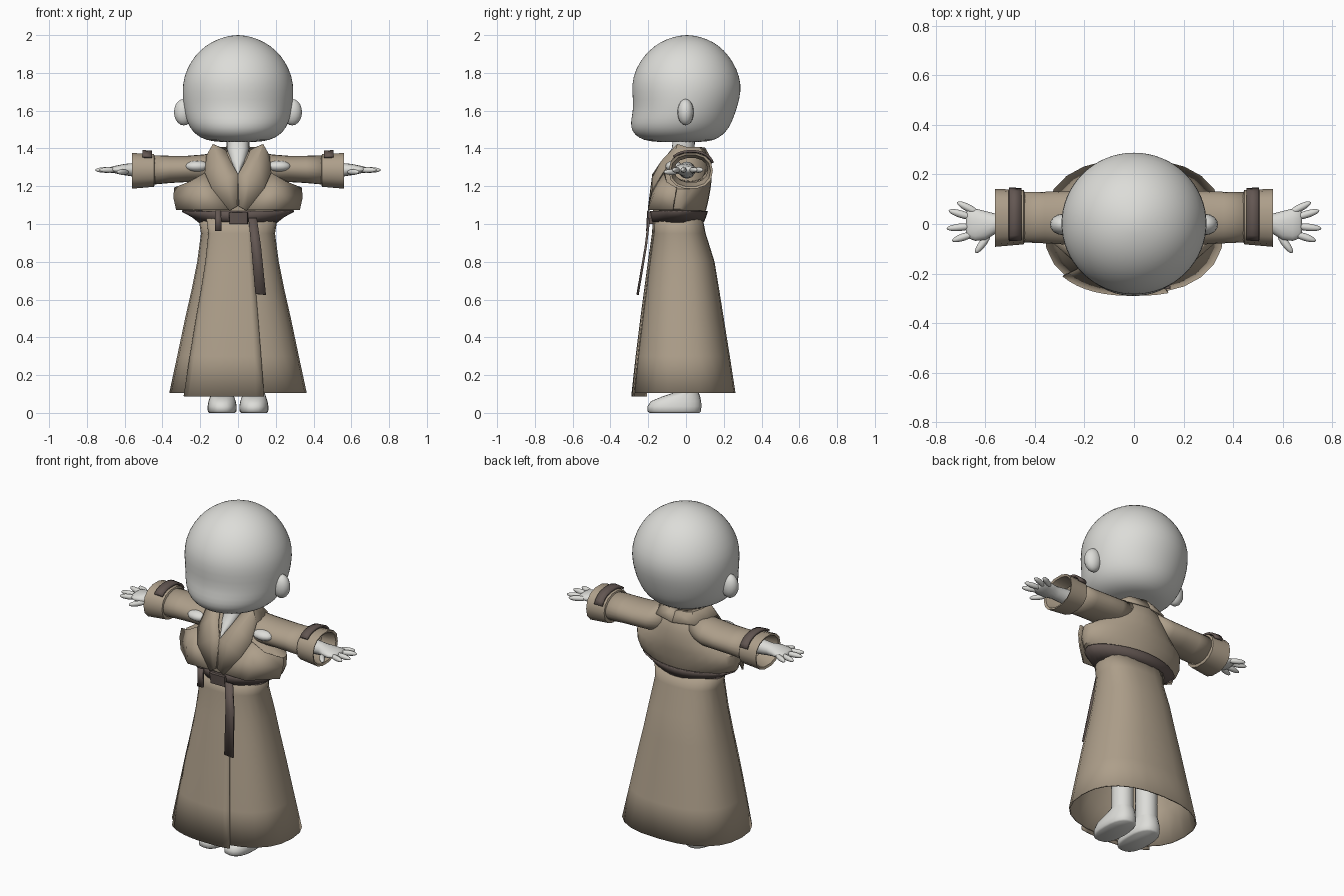
import bpy, bmesh, math
from mathutils import Vector


def material(name, rgb):
    m = bpy.data.materials.new(name)
    m.diffuse_color = (*rgb, 1)
    return m


SKIN = material("pale grey", (0.72, 0.72, 0.69))
CLOTH = material("tan cloth", (0.42, 0.345, 0.255))
STRAP = material("dark brown", (0.125, 0.095, 0.085))


def finish(name, bm, mat, thick=0, subsurf=0, angle=40):
    bmesh.ops.recalc_face_normals(bm, faces=bm.faces)
    me = bpy.data.meshes.new(name)
    bm.to_mesh(me)
    bm.free()
    ob = bpy.data.objects.new(name, me)
    bpy.context.collection.objects.link(ob)
    me.materials.append(mat)
    bpy.ops.object.select_all(action='DESELECT')
    ob.select_set(True)
    bpy.context.view_layer.objects.active = ob
    bpy.ops.object.shade_smooth_by_angle(angle=math.radians(angle))
    if thick:
        mod = ob.modifiers.new("thickness", 'SOLIDIFY')
        mod.thickness = thick
        mod.offset = 0
    if subsurf:
        ob.modifiers.new("smooth", 'SUBSURF').levels = subsurf
        ob.modifiers["smooth"].render_levels = subsurf
    return ob


def loft(name, rings, mat, axis='z', seg=24, n=2.0, arc=None, cap=True, side=1, **kw):
    """Skin rings of (position, u0, u1, v0, v1); u, v are x, y or, along x, y, z."""
    bm = bmesh.new()
    a0, a1 = arc or (0, 360)
    count = seg + 1 if arc else seg
    rows = []
    for p, u0, u1, v0, v1 in rings:
        row = []
        for i in range(count):
            a = math.radians(a0 + (a1 - a0) * i / seg)
            c, s = math.cos(a), math.sin(a)
            u = (u0 + u1) / 2 + (u1 - u0) / 2 * math.copysign(abs(c) ** (2 / n), c)
            v = (v0 + v1) / 2 + (v1 - v0) / 2 * math.copysign(abs(s) ** (2 / n), s)
            row.append(bm.verts.new((side * u, v, p) if axis == 'z' else (side * p, u, v)))
        rows.append(row)
    for r, q in zip(rows, rows[1:]):
        for i in range(seg):
            j = (i + 1) % count
            bm.faces.new((r[i], r[j], q[j], q[i]))
    if cap and not arc:
        bm.faces.new(rows[0])
        bm.faces.new(rows[-1])
    return finish(name, bm, mat, **kw)


def sym(rings):
    """Rings (z, half width, front, back) centred on x = 0."""
    return [(z, -w, w, f, b) for z, w, f, b in rings]


def sheet(name, rows, mat, side=1, thick=0.008):
    """Quad sheet through rows of points."""
    bm = bmesh.new()
    vs = [[bm.verts.new((side * x, y, z)) for x, y, z in r] for r in rows]
    for r, q in zip(vs, vs[1:]):
        for i in range(len(r) - 1):
            bm.faces.new((r[i], r[i + 1], q[i + 1], q[i]))
    return finish(name, bm, mat, thick=thick, angle=25)


def ellipsoid(name, loc, size, mat, aim=None):
    bm = bmesh.new()
    bmesh.ops.create_uvsphere(bm, u_segments=16, v_segments=10, radius=1)
    bmesh.ops.scale(bm, vec=size, verts=bm.verts)
    if aim:
        bm.transform(Vector(aim).to_track_quat('Z', 'Y').to_matrix().to_4x4())
    bmesh.ops.translate(bm, vec=loc, verts=bm.verts)
    return finish(name, bm, mat, angle=180)


# Head with a broad jaw, and the neck ending in a V at the chest
loft("head", sym([
    (1.433, .10, -.16, .09), (1.443, .17, -.225, .15), (1.47, .222, -.272, .195),
    (1.51, .257, -.295, .23), (1.56, .277, -.291, .252), (1.62, .289, -.278, .273),
    (1.70, .297, -.288, .294), (1.78, .289, -.284, .287), (1.86, .252, -.246, .25),
    (1.92, .203, -.197, .203), (1.965, .14, -.135, .145), (1.99, .075, -.07, .08),
    (2.0, .02, -.015, .025)]), SKIN, seg=32, subsurf=1, angle=180)
loft("neck", sym([(1.265, .006, -.17, -.05), (1.30, .024, -.15, -.02), (1.34, .044, -.12, .02),
                  (1.40, .06, -.075, .045), (1.48, .06, -.065, .05)]), SKIN, n=2.4)

# Skirt of the robe, open at the hem, with an overlapping front panel
SKIRT = [(1.03, .205, -.165, .085), (.95, .192, -.17, .1), (.8, .212, -.192, .147),
         (.65, .242, -.212, .172), (.5, .276, -.232, .196), (.3, .318, -.257, .228), (.105, .36, -.278, .258)]
loft("robe_skirt", sym(SKIRT), CLOTH, n=2.4, cap=False, thick=.008)
panel = [(z, w + .007, f - .007, b) for z, w, f, b in SKIRT[:-1]] + [(.088, .367, -.287, .26)]
loft("robe_front_panel", sym(panel), CLOTH, n=2.4, seg=10, arc=(222, 288), thick=.006)

# Upper robe, bloused out at the sides over the belt
loft("robe_bodice", sym([
    (1.01, .2, -.165, .085), (1.045, .24, -.17, .095), (1.08, .31, -.175, .108),
    (1.13, .33, -.178, .12), (1.185, .325, -.17, .13), (1.23, .255, -.155, .135),
    (1.29, .205, -.125, .13), (1.345, .16, -.095, .115), (1.385, .1, -.05, .085)]),
    CLOTH, n=1.85, seg=28)

# Belt with knot and hanging ends
loft("belt", sym([(1.012, .208, -.18, .092), (1.04, .243, -.184, .103), (1.068, .295, -.187, .112)]),
     STRAP, n=1.85, seg=28, cap=False, thick=.008)
loft("belt_knot", [(1.0, -.045, .052, -.2, -.16), (1.062, -.048, .052, -.208, -.16)], STRAP, n=8, seg=16)
sheet("belt_long_end", [[(.055, -.195, 1.03), (.1, -.195, 1.03)], [(.07, -.213, .88), (.122, -.213, .88)],
                        [(.092, -.256, .63), (.148, -.256, .625)]], STRAP, thick=.012)
sheet("belt_short_end", [[(-.122, -.2, 1.07), (-.09, -.2, 1.07)],
                         [(-.122, -.205, .963), (-.086, -.205, .963)]], STRAP, thick=.012)

# Collar running from the nape into the crossed lapels: inner, middle, outer edge
COLLAR = [[(0, .065, 1.395), (0, .1, 1.4), (0, .13, 1.345)],
          [(.06, .045, 1.405), (.09, .07, 1.405), (.125, .1, 1.35)],
          [(.085, 0, 1.40), (.11, 0, 1.405), (.165, .02, 1.365)],
          [(.066, -.07, 1.39), (.132, -.045, 1.42), (.165, -.06, 1.36)],
          [(.042, -.125, 1.335), (.1, -.13, 1.33), (.175, -.125, 1.27)],
          [(0, -.175, 1.262), (.06, -.175, 1.245), (.14, -.175, 1.19)],
          [(-.005, -.196, 1.1), (.02, -.196, 1.085), (.045, -.198, 1.07)]]
# Draped chest flap from the lapel out to the side
FLAP = [[(.165, -.115, 1.275), (.25, -.105, 1.225), (.335, -.05, 1.192)],
        [(.12, -.175, 1.18), (.22, -.165, 1.16), (.34, -.06, 1.14)],
        [(.045, -.192, 1.075), (.19, -.198, 1.075), (.325, -.07, 1.075)]]

for s, tag in ((-1, "right"), (1, "left")):
    sheet(f"{tag}_collar_lapel", COLLAR, CLOTH, s)
    sheet(f"{tag}_chest_flap", FLAP, CLOTH, s)
    ellipsoid(f"{tag}_ear", (s * .287, -.002, 1.592), (.052, .043, .07), SKIN)
    # Bare shoulder showing at the front of the armhole
    ellipsoid(f"{tag}_shoulder", (s * .215, -.065, 1.305), (.065, .045, .03), SKIN)

    # Sleeve, flared turned-back cuff and the strap over it
    loft(f"{tag}_sleeve", [(.09, -.06, .1, 1.24, 1.385), (.18, -.085, .125, 1.225, 1.365),
                           (.27, -.08, .13, 1.225, 1.358), (.36, -.075, .127, 1.22, 1.358),
                           (.47, -.07, .125, 1.21, 1.362)], CLOTH, 'x', cap=False, side=s, thick=.006)
    loft(f"{tag}_cuff", [(.44, -.07, .125, 1.212, 1.36), (.445, -.082, .137, 1.195, 1.372),
                         (.56, -.092, .142, 1.185, 1.378), (.555, -.08, .13, 1.197, 1.366),
                         (.47, -.06, .115, 1.22, 1.35)], CLOTH, 'x', seg=14, n=2.3, side=s, cap=False)
    loft(f"{tag}_cuff_strap", [(.455, -.09, .146, 1.187, 1.382), (.505, -.094, .149, 1.183, 1.386)],
         STRAP, 'x', seg=8, n=2.3, arc=(20, 138), side=s, thick=.012)

    # Arm, palm and fingers
    loft(f"{tag}_hand", [(.3, -.04, .05, 1.24, 1.33), (.5, -.038, .045, 1.245, 1.33), (.56, -.04, .042, 1.252, 1.322),
                         (.6, -.064, .052, 1.258, 1.318), (.64, -.068, .062, 1.266, 1.31),
                         (.668, -.058, .06, 1.272, 1.304), (.678, -.04, .045, 1.28, 1.296)],
         SKIN, 'x', seg=16, side=s, angle=80)
    for k, (x0, y0, x1, y1) in enumerate([(.63, .045, .708, .085), (.65, .025, .742, .053),
                                          (.65, -.008, .75, -.018), (.645, -.038, .728, -.066),
                                          (.585, -.045, .636, -.112)]):
        d = Vector((s * (x1 - x0), y1 - y0, 0))
        mid = (s * (x0 + x1) / 2, (y0 + y1) / 2, 1.286 if k < 4 else 1.275)
        ellipsoid(f"{tag}_finger_{k + 1}", mid, (.015, .015, d.length / 2 + .006), SKIN, d)

    # Leg and rounded foot
    c = .084
    loft(f"{tag}_leg", [(z, c - r, c + r, -.06, .065) for z, r in ((.05, .06), (.2, .058), (.5, .065), (.9, .07))],
         SKIN, side=s, seg=16)
    loft(f"{tag}_foot", [(z, c - w, c + w, f, b) for z, w, f, b in (
        (0, .068, -.192, .07), (.008, .076, -.203, .078), (.035, .077, -.204, .082), (.062, .072, -.185, .08),
        (.085, .064, -.13, .075), (.105, .058, -.07, .068))], SKIN, side=s, n=2.4, angle=60)
